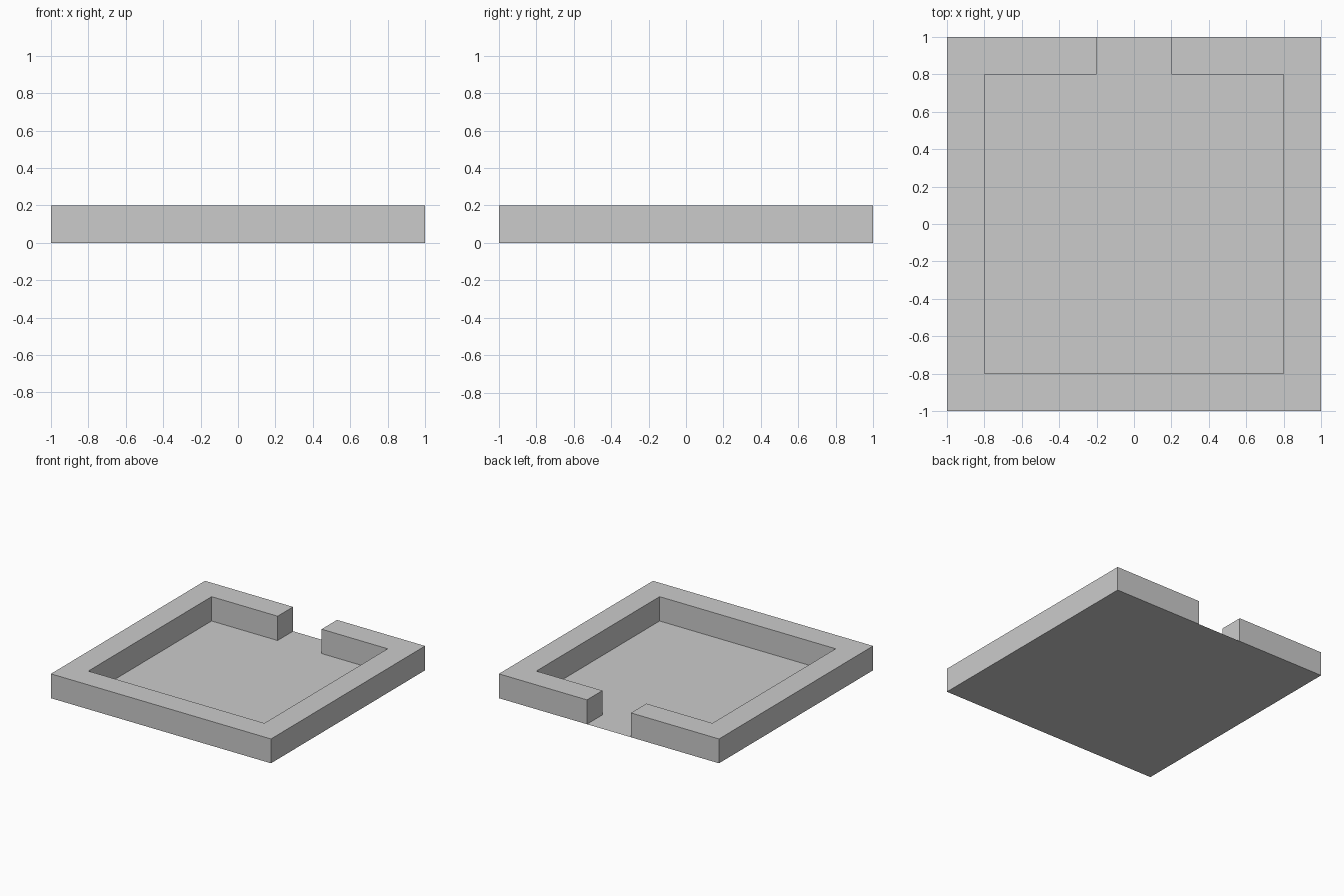
import bpy, bmesh
from mathutils import Vector

if "Cube" in bpy.data.objects:
    bpy.data.objects.remove(bpy.data.objects["Cube"])

HALF, THICK, HEIGHT, GAP = 1.0, 0.2, 0.2, 0.2
INNER = HALF - THICK


def add_object(name, bm):
    mesh = bpy.data.meshes.new(name)
    bm.to_mesh(mesh)
    bm.free()
    obj = bpy.data.objects.new(name, mesh)
    bpy.context.collection.objects.link(obj)
    return obj


# Floor: one thin sheet under the whole enclosure
bm = bmesh.new()
bmesh.ops.create_grid(bm, x_segments=1, y_segments=1, size=HALF)
add_object("floor", bm)

# Wall: C-shaped plan with a doorway at the back, raised from the floor
half_plan = [(GAP, HALF), (HALF, HALF), (HALF, -HALF)]
half_inner = [(INNER, -INNER), (INNER, INNER), (GAP, INNER)]
mirror = lambda pts: [(-x, y) for x, y in reversed(pts)]
plan = half_plan + mirror(half_plan) + mirror(half_inner) + half_inner

bm = bmesh.new()
base = bm.faces.new([bm.verts.new((x, y, 0)) for x, y in plan])
raised = bmesh.ops.extrude_face_region(bm, geom=[base])
top_verts = [g for g in raised["geom"] if isinstance(g, bmesh.types.BMVert)]
bmesh.ops.translate(bm, verts=top_verts, vec=Vector((0, 0, HEIGHT)))
# the floor already closes the underside
bottom = [f for f in bm.faces if all(v.co.z < 1e-4 for v in f.verts)]
bmesh.ops.delete(bm, geom=bottom, context='FACES_ONLY')
bmesh.ops.recalc_face_normals(bm, faces=bm.faces)
top = max(bm.faces, key=lambda f: f.calc_center_median().z)
if top.normal.z < 0:
    bmesh.ops.reverse_faces(bm, faces=bm.faces)
add_object("perimeter_wall", bm)
